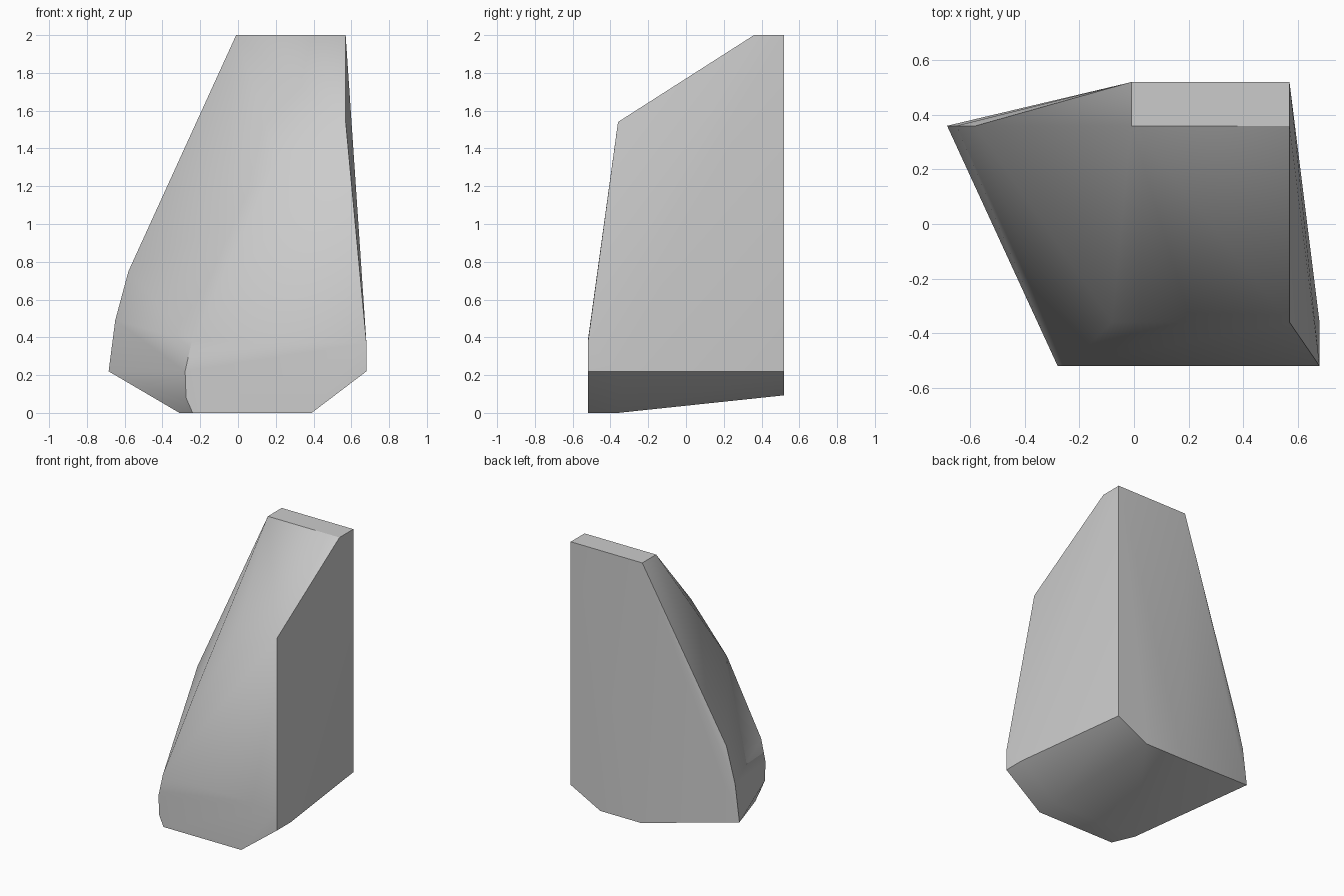
import bpy, bmesh, math

cube = bpy.data.objects.get("Cube")
if cube:
    bpy.data.objects.remove(cube, do_unlink=True)

# One grey stone colour
stone = bpy.data.materials.new("stone_grey")
stone.use_nodes = True
grey = (0.6, 0.6, 0.6, 1)
stone.diffuse_color = grey
stone.node_tree.nodes["Principled BSDF"].inputs["Base Color"].default_value = grey

BACK, FRONT, REAR_IN, FRONT_IN = 0.52, -0.52, 0.36, -0.36

# Corners of the chunk, grouped by depth as (x, z)
layers = {
    BACK: [(-.01, 2), (.57, 2), (.57, .22), (.33, .093), (0, .093)],
    REAR_IN: [(-.01, 2), (.57, 2), (-.58, .75), (-.65, .49), (-.685, .22)],
    FRONT_IN: [(.57, 1.54), (.21, 1.34), (-.08, 1), (.68, .22), (.39, 0), (-.31, 0)],
    FRONT: [(.68, .37), (.68, .22), (.39, 0), (-.24, 0), (-.275, .08),
            (-.28, .22), (-.245, .38)],
}

# Wrap the corners in a faceted shell
bm = bmesh.new()
for y, points in layers.items():
    for x, z in points:
        bm.verts.new((x, y, z))
hull = bmesh.ops.convex_hull(bm, input=bm.verts)
loose = [v for v in bm.verts if not v.link_faces]
bmesh.ops.delete(bm, geom=loose, context='VERTS')
bmesh.ops.dissolve_limit(bm, angle_limit=math.radians(0.5),
                         verts=bm.verts, edges=bm.edges)
bmesh.ops.recalc_face_normals(bm, faces=bm.faces)

# Smooth the worn faces, keeping the broken edges and flat top crisp
for f in bm.faces:
    f.smooth = True
for e in bm.edges:
    bounds_top = any(f.normal.z > 0.99 for f in e.link_faces)
    e.smooth = e.calc_face_angle(0) < math.radians(50) and not bounds_top

mesh = bpy.data.meshes.new("rock_chunk")
bm.to_mesh(mesh)
bm.free()
mesh.materials.append(stone)
rock = bpy.data.objects.new("rock_chunk", mesh)
bpy.context.collection.objects.link(rock)
